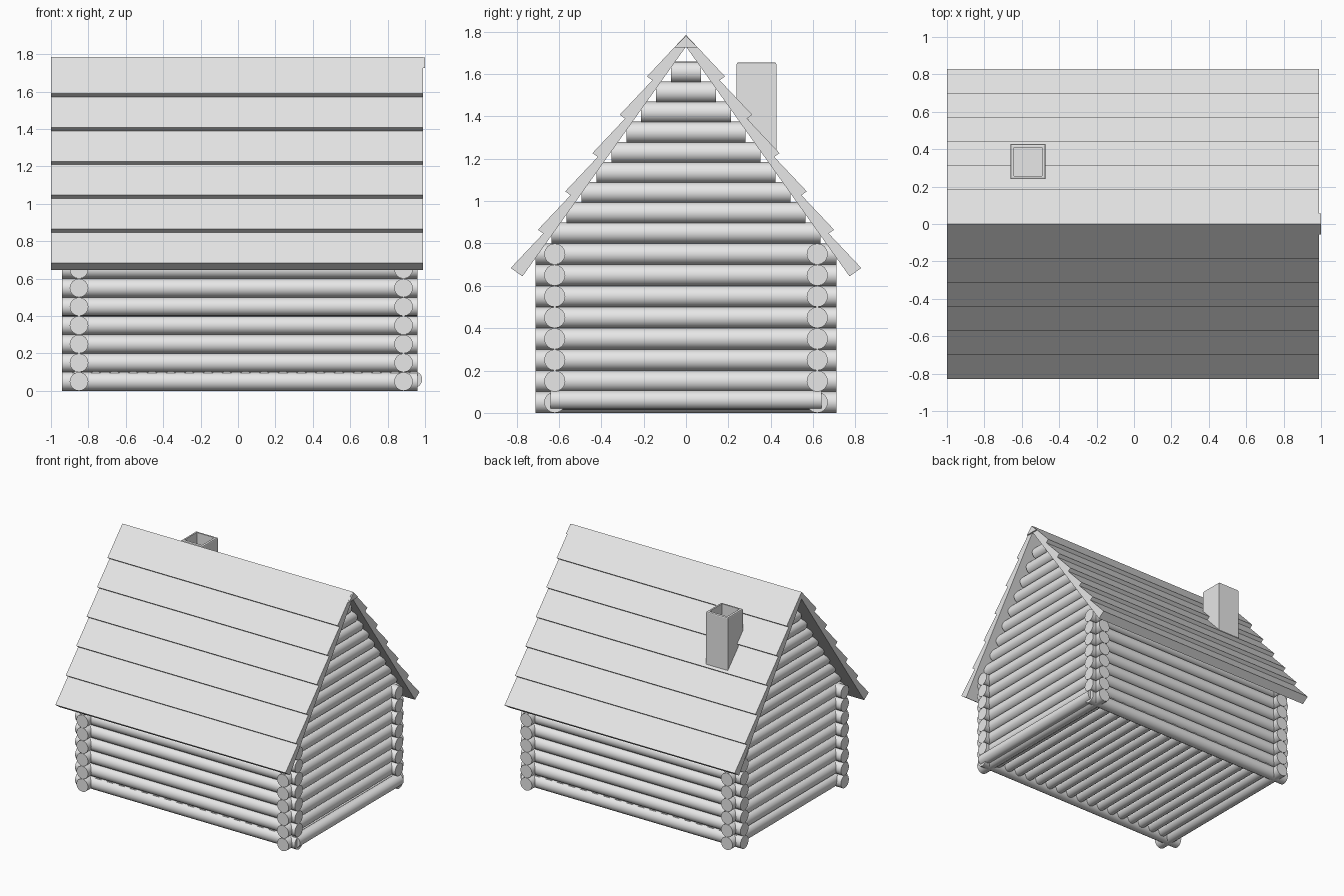
import bpy
import bmesh
import math
from mathutils import Vector

cube = bpy.data.objects.get("Cube")
if cube:
    bpy.data.objects.remove(cube, do_unlink=True)

GREY = (0.8, 0.8, 0.8, 1)
mat = bpy.data.materials.new("light_grey")
mat.use_nodes = True
mat.diffuse_color = GREY
mat.node_tree.nodes["Principled BSDF"].inputs["Base Color"].default_value = GREY


def add_object(name, bm):
    bmesh.ops.recalc_face_normals(bm, faces=bm.faces)
    mesh = bpy.data.meshes.new(name)
    bm.to_mesh(mesh)
    bm.free()
    mesh.materials.append(mat)
    obj = bpy.data.objects.new(name, mesh)
    bpy.context.collection.objects.link(obj)
    return obj


def log(name, axis, start, end, a, z, radius=0.05):
    """Round log along x or y; a is its place on the other axis."""
    bpy.ops.mesh.primitive_cylinder_add(vertices=16, radius=radius, depth=end - start)
    obj = bpy.context.object
    obj.name = name
    mid = (start + end) / 2
    if axis == "x":
        obj.rotation_euler = (0, math.pi / 2, 0)
        obj.location = (mid, a, z)
    else:
        obj.rotation_euler = (math.pi / 2, 0, 0)
        obj.location = (a, mid, z)
    obj.data.materials.append(mat)
    bpy.ops.object.shade_smooth_by_angle(angle=math.radians(30))
    return obj


def prism(name, profile, x0, x1):
    """Extrude a (y, z) profile along x."""
    bm = bmesh.new()
    face = bm.faces.new([bm.verts.new((x0, y, z)) for y, z in profile])
    new = bmesh.ops.extrude_face_region(bm, geom=[face])["geom"]
    verts = [v for v in new if isinstance(v, bmesh.types.BMVert)]
    bmesh.ops.translate(bm, vec=(x1 - x0, 0, 0), verts=verts)
    return add_object(name, bm)


# Log walls with crossing corners
GABLES = (("left", 0.885), ("right", -0.85))
for row in range(8):
    z = 0.05 + 0.1 * row
    for side, y in (("front", -0.62), ("back", 0.62)):
        log(f"{side}_wall_log", "x", -0.94, 0.96, y, z)
    for side, x in GABLES:
        log(f"{side}_wall_log", "y", -0.71, 0.71, x, z)

# Shortening logs of the two gables
for row in range(9):
    half = 0.635 - 0.0706 * row
    for side, x in GABLES:
        log(f"{side}_gable_log", "y", -half, half, x, 0.85 + 0.095 * row)

# Floor logs
for i in range(19):
    log("floor_log", "y", -0.64, 0.64, 0.94 - 0.1 * i, 0.061, 0.045)

# Overlapping wedge-shaped roof boards, mirrored over the ridge
ridge = Vector((0, 1.73))
down = Vector((0.58, -0.815)).normalized()
out = Vector((0.815, 0.58)).normalized()
PITCH = 0.222
for i in range(6):
    s0, s1 = i * PITCH, (i + 1) * PITCH
    low_in = ridge + down * s1
    low_out = low_in + out * 0.068
    if i == 0:
        top_in, top_out = ridge, Vector((0, 1.785))
    else:
        top_in = ridge + down * (s0 - 0.03)
        top_out = top_in + out * 0.033
    for side, sign in (("back", 1), ("front", -1)):
        profile = [(sign * p.x, p.y) for p in (top_in, top_out, low_out, low_in)]
        prism(f"{side}_roof_board", profile, -1, 0.99)

# Ridge beam
prism("ridge_beam", [(-0.055, 1.725), (0, 1.782), (0.055, 1.725)], -0.995, 1.0)

# Hollow chimney with a sloping foot and a softened rim
bm = bmesh.new()
bmesh.ops.create_cube(bm, size=1)
for v in bm.verts:
    v.co.x = -0.567 + v.co.x * 0.187
    v.co.y = 0.333 + v.co.y * 0.187
    v.co.z = 1.655 if v.co.z > 0 else 1.225 + (0.427 - v.co.y) * 1.2
top = max(bm.faces, key=lambda f: f.calc_center_median().z)
bmesh.ops.inset_region(bm, faces=[top], thickness=0.025)
rim_edges = [e for e in bm.edges
             if all(v.co.z > 1.6 for v in e.verts) and len(e.link_faces) == 2]
outer_rim = [e for e in rim_edges
             if any(abs(f.normal.z) < 0.5 for f in e.link_faces)]
well = bmesh.ops.extrude_face_region(bm, geom=[top])["geom"]
bmesh.ops.translate(bm, vec=(0, 0, -0.18),
                    verts=[v for v in well if isinstance(v, bmesh.types.BMVert)])
if top.is_valid:
    bmesh.ops.delete(bm, geom=[top], context="FACES_ONLY")
bmesh.ops.bevel(bm, geom=outer_rim, offset=0.008, segments=2,
                profile=0.5, affect="EDGES")
add_object("chimney", bm)
